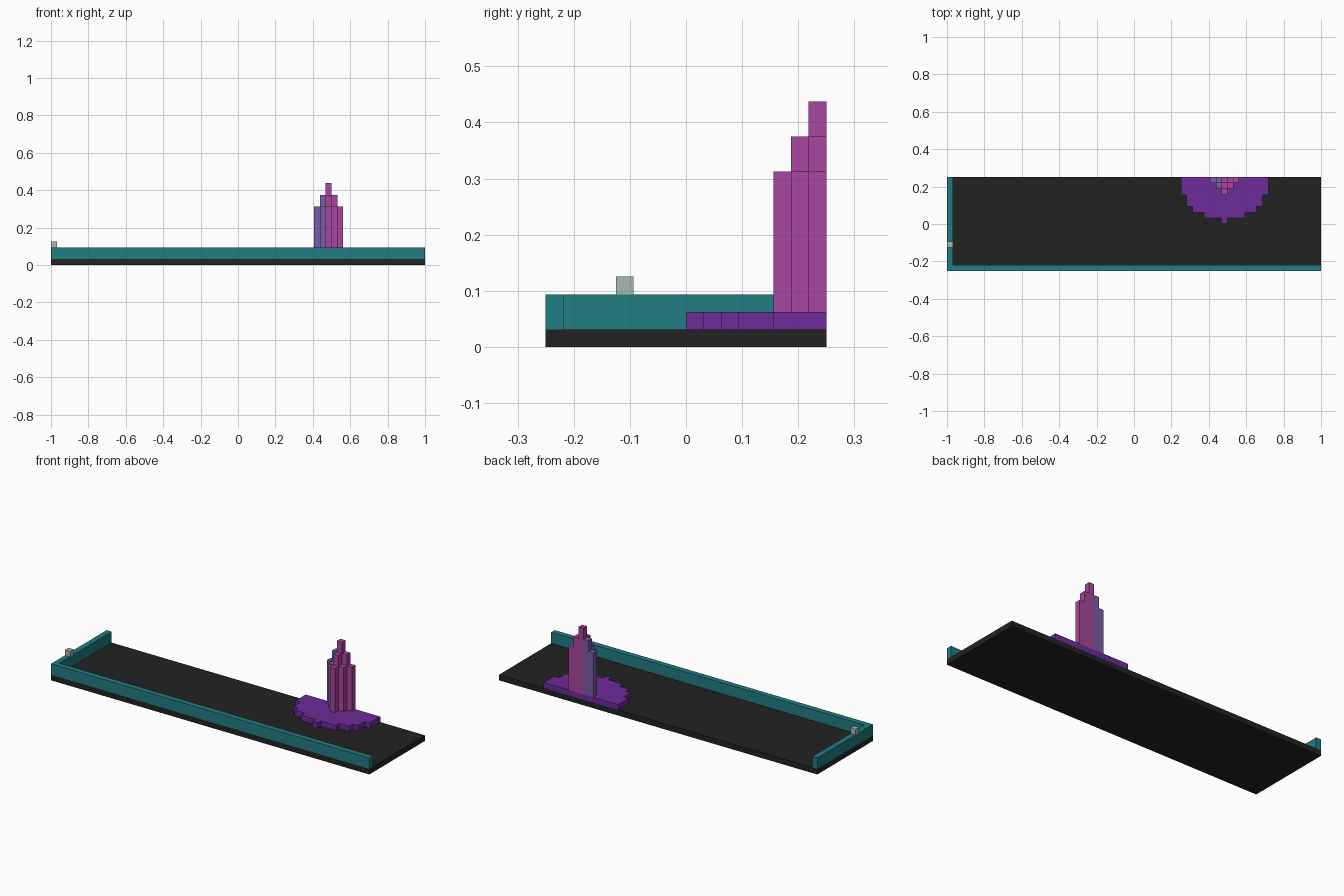
import bpy
import bmesh
import math

U = 1 / 32            # edge of one cube unit
CX = 15.5             # centre line of the spire and its pad, in units
BACK = 8              # back edge, in units

cube = bpy.data.objects.get("Cube")
if cube:
    bpy.data.objects.remove(cube, do_unlink=True)


def material(name, rgb):
    m = bpy.data.materials.new(name)
    m.use_nodes = True
    m.diffuse_color = (*rgb, 1)
    m.node_tree.nodes["Principled BSDF"].inputs["Base Color"].default_value = (*rgb, 1)
    return m


def prism(bm, outline, z0, z1):
    """Extrude a counter-clockwise outline, in units, from z0 to z1."""
    base = bm.faces.new([bm.verts.new((x * U, y * U, z0 * U)) for x, y in outline])
    top = bmesh.ops.extrude_face_region(bm, geom=[base], use_keep_orig=True)["geom"]
    verts = [g for g in top if isinstance(g, bmesh.types.BMVert)]
    bmesh.ops.translate(bm, verts=verts, vec=(0, 0, (z1 - z0) * U))


def finish(name, bm, *mats):
    bmesh.ops.recalc_face_normals(bm, faces=bm.faces)
    mesh = bpy.data.meshes.new(name)
    bm.to_mesh(mesh)
    bm.free()
    for m in mats:
        mesh.materials.append(m)
    obj = bpy.data.objects.new(name, mesh)
    bpy.context.collection.objects.link(obj)
    return obj


def block(name, outline, z0, z1, mat):
    bm = bmesh.new()
    prism(bm, outline, z0, z1)
    return finish(name, bm, mat)


def rect(x0, y0, x1, y1):
    return [(x0, y0), (x1, y0), (x1, y1), (x0, y1)]


def stepped(halves):
    """Mirrored stair outline ending at the back edge, one half width per row."""
    right, previous = [], None
    y = BACK - len(halves)
    for h in halves:
        if h != previous:
            if previous is not None:
                right.append((previous, y))
            right.append((h, y))
            previous = h
        y += 1
    right.append((previous, BACK))
    left = [(-x, y) for x, y in reversed(right)]
    return [(CX + x, y) for x, y in right + left]


black = material("black", (0.016, 0.016, 0.016))
teal = material("teal", (0.015, 0.205, 0.223))
purple = material("purple", (0.153, 0.025, 0.328))
magenta = material("magenta", (0.392, 0.061, 0.342))
violet = material("dusty violet", (0.195, 0.107, 0.392))
grey = material("pale grey", (0.392, 0.491, 0.456))

# Floor slab, L-shaped wall and the small block on the wall
block("floor", rect(-32, -8, 32, 8), 0, 1, black)
block("wall", [(-32, -8), (32, -8), (32, -7), (-31, -7), (-31, 8), (-32, 8)], 1, 3, teal)
block("wall_block", rect(-32, -4, -31, -3), 3, 4, grey)

# Half-round stepped pad
RADIUS = 7.5
pad_rows = [math.floor(math.sqrt(RADIUS ** 2 - (RADIUS - i) ** 2)) + 0.5 for i in range(8)]
block("pad", stepped(pad_rows), 1, 2, purple)

# Spire in three shrinking half-diamond tiers, violet on its right side
bm = bmesh.new()
for size, z0, z1 in ((3, 2, 10), (2, 10, 12), (1, 12, 14)):
    prism(bm, stepped([i + 0.5 for i in range(size)]), z0, z1)
split = (CX - 0.5) * U
bmesh.ops.bisect_plane(bm, geom=bm.verts[:] + bm.edges[:] + bm.faces[:],
                       plane_co=(split, 0, 0), plane_no=(1, 0, 0), dist=1e-5)
bmesh.ops.recalc_face_normals(bm, faces=bm.faces)
for f in bm.faces:
    # Step back inside each face so side faces on the split keep their own colour
    inside = f.calc_center_median() - f.normal * U * 0.1
    f.material_index = int(inside.x < split)
finish("spire", bm, magenta, violet)
